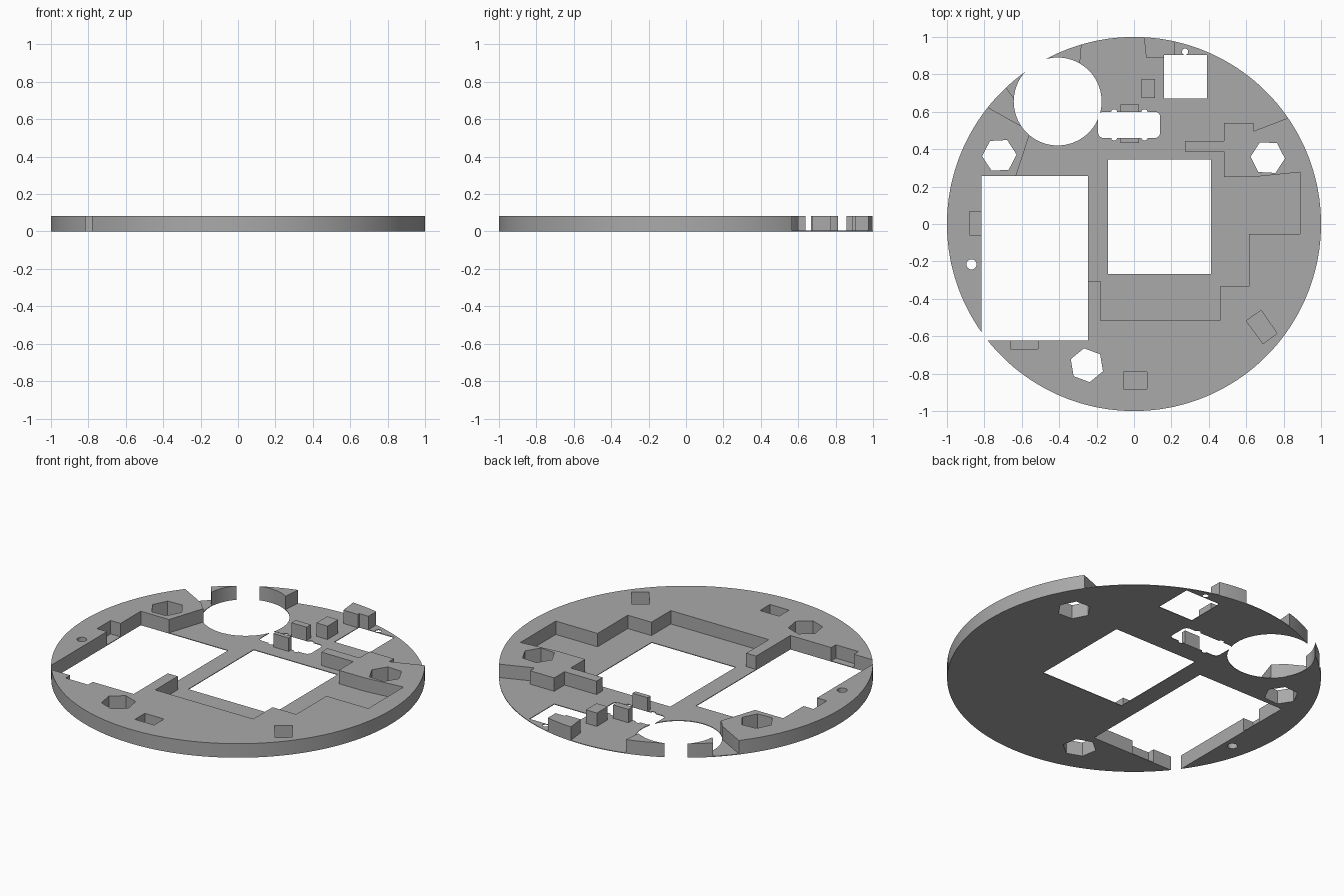
import bpy, bmesh, math

if "Cube" in bpy.data.objects:
    bpy.data.objects.remove(bpy.data.objects["Cube"])

HEIGHT, FLOOR = 0.083, 0.004

grey = bpy.data.materials.new("mid_grey")
grey.diffuse_color = (0.4, 0.4, 0.4, 1)
grey.use_nodes = True
grey.node_tree.nodes["Principled BSDF"].inputs["Base Color"].default_value = grey.diffuse_color


def prism(name, points, z0, z1):
    """Extrude a flat outline from z0 to z1."""
    bm = bmesh.new()
    face = bm.faces.new([bm.verts.new((x, y, z0)) for x, y in points])
    new = bmesh.ops.extrude_face_region(bm, geom=[face])["geom"]
    bmesh.ops.translate(bm, vec=(0, 0, z1 - z0),
                        verts=[v for v in new if isinstance(v, bmesh.types.BMVert)])
    bmesh.ops.recalc_face_normals(bm, faces=bm.faces)
    mesh = bpy.data.meshes.new(name)
    bm.to_mesh(mesh)
    bm.free()
    obj = bpy.data.objects.new(name, mesh)
    bpy.context.collection.objects.link(obj)
    return obj


def ring(cx, cy, r, n, turn=0):
    return [(cx + r * math.cos(math.radians(turn) + math.tau * i / n),
             cy + r * math.sin(math.radians(turn) + math.tau * i / n)) for i in range(n)]


def rect(x0, x1, y0, y1):
    return [(x0, y0), (x1, y0), (x1, y1), (x0, y1)]


def rounded(x0, x1, y0, y1, r, n=5):
    pts = []
    for k, (cx, cy) in enumerate(rect(x0 + r, x1 - r, y0 + r, y1 - r)):
        for i in range(n + 1):
            a = math.pi + (k + i / n) * math.pi / 2
            pts.append((cx + r * math.cos(a), cy + r * math.sin(a)))
    return pts


def cut(target, outlines, z0, z1=0.3):
    """Subtract each outline from the target and discard the cutter."""
    for pts in outlines:
        cutter = prism("cutter", pts, z0, z1)
        cutter.hide_render = True
        mod = target.modifiers.new("cut", "BOOLEAN")
        mod.operation, mod.solver, mod.object = "DIFFERENCE", "EXACT", cutter
        graph = bpy.context.evaluated_depsgraph_get()
        mesh = bpy.data.meshes.new_from_object(target.evaluated_get(graph))
        target.modifiers.clear()
        target.data = mesh
        bpy.data.objects.remove(cutter)


# Solid disc
plate = prism("round_plate", ring(0, 0, 1, 180), 0, HEIGHT)

# Recessed area that reaches the back rim
recess = prism("recess_cutter", [
    (-0.4, -0.305), (-0.18, -0.305), (-0.18, -0.515), (0.46, -0.515),
    (0.46, -0.335), (0.615, -0.335), (0.615, -0.053), (0.888, -0.053),
    (0.888, 0.277), (0.645, 0.252), (0.482, 0.252), (0.482, 0.387),
    (0.273, 0.387), (0.273, 0.445), (0.482, 0.445), (0.482, 0.541),
    (0.64, 0.541), (0.64, 0.497), (0.823, 0.567), (1.0, 0.635),
    (1.0, 1.2), (-1.0, 1.2), (-0.978, 0.733), (-0.594, 0.519),
    (-0.557, 0.482), (-0.631, 0.257), (-0.631, 0.1), (-0.4, 0.1)], FLOOR, 0.2)

# Blocks left standing inside the recess
cut(recess, [
    [(-0.41, 0.655), (-0.29, 0.85), (-0.25, 1.3), (-0.9, 1.3),
     (-0.771, 0.845), (-0.642, 0.668)],                         # round hole collar
    [(0.065, 0.89), (0.22, 0.89), (0.22, 1.3), (0.045, 1.3), (0.053, 1.0)],  # rim block
    rect(0.04, 0.112, 0.675, 0.775),                            # small post
    rect(-0.072, 0.028, 0.432, 0.64),                           # slot posts
], -0.1)

mod = plate.modifiers.new("recess", "BOOLEAN")
mod.operation, mod.solver, mod.object = "DIFFERENCE", "EXACT", recess
plate.data = bpy.data.meshes.new_from_object(
    plate.evaluated_get(bpy.context.evaluated_depsgraph_get()))
plate.modifiers.clear()
bpy.data.objects.remove(recess)

# Shallow pockets and edge notches
cut(plate, [
    rect(-0.055, 0.07, -0.883, -0.79),
    [(0.68, -0.462), (0.6, -0.517), (0.69, -0.64), (0.765, -0.585)],
    rect(-0.88, -0.7, -0.058, 0.068),
    rect(-0.66, -0.512, -0.667, -0.5),
], FLOOR)

# Openings right through the plate
cut(plate, [
    rect(-0.815, -0.245, -0.624, 0.257),
    rect(-0.138, 0.411, -0.267, 0.344),
    rect(0.16, 0.39, 0.672, 0.903),
    ring(-0.408, 0.655, 0.235, 72),
    rounded(-0.192, 0.14, 0.46, 0.6, 0.028),
    rounded(-0.122, -0.09, 0.447, 0.613, 0.014),
    rounded(0.04, 0.072, 0.447, 0.613, 0.014),
    ring(-0.72, 0.367, 0.092, 6, 3),
    ring(0.715, 0.355, 0.092, 6, -3),
    ring(-0.252, -0.755, 0.092, 6, 39.5),
    ring(-0.869, -0.216, 0.027, 24),
    ring(0.273, 0.921, 0.017, 20),
], -0.1)

plate.data.materials.clear()
plate.data.materials.append(grey)
for p in plate.data.polygons:
    p.material_index = 0
bpy.context.view_layer.objects.active = plate
plate.select_set(True)
bpy.ops.object.shade_smooth_by_angle(angle=math.radians(30))
